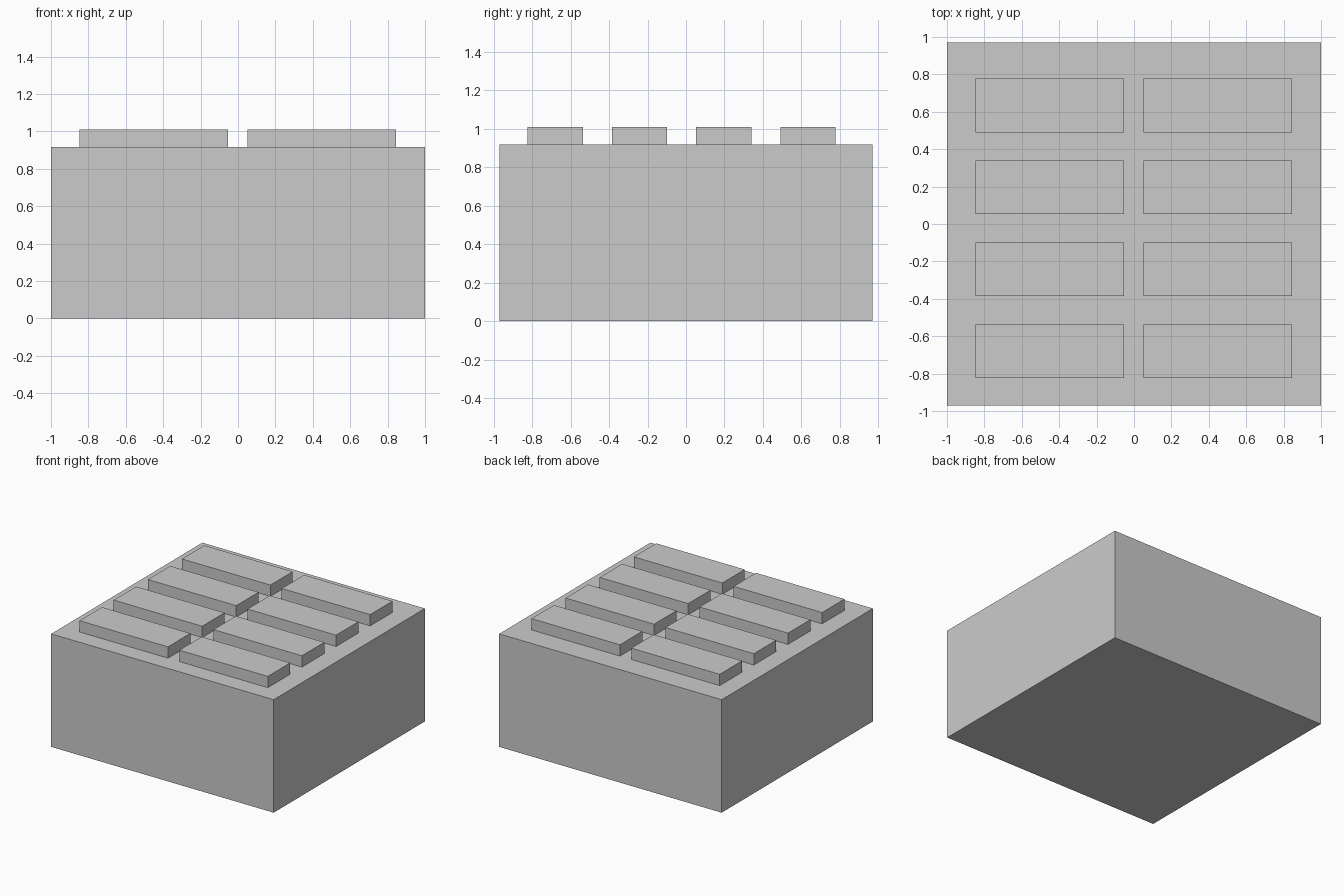
import bpy

old = bpy.data.objects.get("Cube")
if old:
    bpy.data.objects.remove(old, do_unlink=True)

# Single grey material
grey = bpy.data.materials.new("plain grey")
grey.use_nodes = True
colour = (0.6, 0.6, 0.6, 1)
grey.diffuse_color = colour
grey.node_tree.nodes["Principled BSDF"].inputs["Base Color"].default_value = colour


def box(name, centre, size):
    bpy.ops.mesh.primitive_cube_add(size=1, location=centre)
    obj = bpy.context.object
    obj.name = name
    obj.scale = size
    bpy.ops.object.transform_apply(location=False, rotation=False, scale=True)
    obj.data.materials.append(grey)
    return obj


BODY_TOP = 0.918
PANEL_TOP = 1.01

# Main block
box("body", (0, 0, BODY_TOP / 2), (2, 1.94, BODY_TOP))

# Raised bars: two columns of four, resting on the block
for side, x in (("right", -0.45), ("left", 0.447)):
    for row in range(4):
        y = -0.68 + row * 0.438
        box(f"top_bar_{side}_{row + 1}",
            (x, y, (BODY_TOP + PANEL_TOP) / 2),
            (0.795, 0.287, PANEL_TOP - BODY_TOP))
